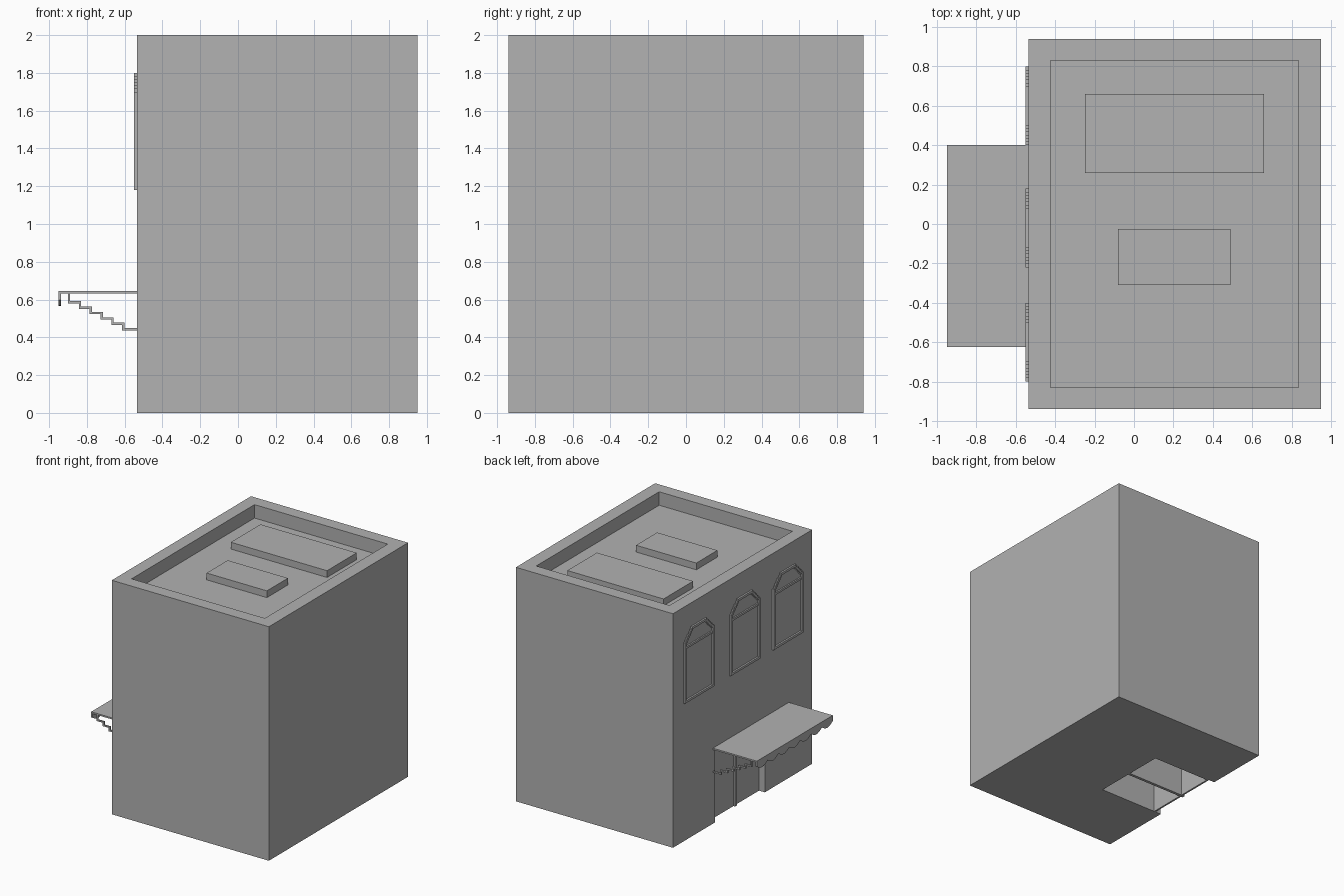
import bpy
import bmesh
import math

old = bpy.data.objects.get("Cube")
if old:
    bpy.data.objects.remove(old, do_unlink=True)

GREY = (0.445, 0.445, 0.445, 1.0)
mat = bpy.data.materials.new("plain grey")
mat.use_nodes = True
mat.diffuse_color = GREY
mat.node_tree.nodes["Principled BSDF"].inputs["Base Color"].default_value = GREY

WALL = -0.535  # plane of the shop facade


def finish(name, bm):
    bmesh.ops.recalc_face_normals(bm, faces=bm.faces[:])
    mesh = bpy.data.meshes.new(name)
    bm.to_mesh(mesh)
    bm.free()
    mesh.materials.append(mat)
    obj = bpy.data.objects.new(name, mesh)
    bpy.context.collection.objects.link(obj)
    return obj


def box(name, x, y, z):
    bm = bmesh.new()
    bmesh.ops.create_cube(bm, size=1)
    for v in bm.verts:
        v.co = [r[0] + (c + 0.5) * (r[1] - r[0]) for c, r in zip(v.co, (x, y, z))]
    return finish(name, bm)


def strip(name, near, far, place, depth, closed):
    """Solid band between two matching outlines, extruded along depth."""
    bm = bmesh.new()
    rows = [[bm.verts.new(place(a, b, d)) for a, b in line]
            for line, d in ((near, depth[0]), (far, depth[0]),
                            (far, depth[1]), (near, depth[1]))]
    n = len(near)
    for i in range(n if closed else n - 1):
        j = (i + 1) % n
        for k in range(4):
            m = (k + 1) % 4
            bm.faces.new((rows[k][i], rows[k][j], rows[m][j], rows[m][i]))
    if not closed:
        bm.faces.new([r[0] for r in rows])
        bm.faces.new([r[-1] for r in rows])
    return finish(name, bm)


# Building block with sunken roof, shop recess and two hollow bays
building = box("building", (WALL, 0.95), (-0.94, 0.94), (0, 2))
cutters = [
    box("roof_cutter", (-0.425, 0.835), (-0.83, 0.83), (1.885, 2.2)),
    box("recess_cutter", (-0.8, -0.48), (-0.30, 0.375), (-0.2, 0.62)),
    box("bay_cutter_left", (-0.465, 0.08), (0.045, 0.365), (-0.2, 0.60)),
    box("bay_cutter_right", (-0.465, 0.08), (-0.30, 0.02), (-0.2, 0.60)),
]
bpy.context.view_layer.objects.active = building
for cutter in cutters:
    cutter.hide_render = True
    mod = building.modifiers.new(cutter.name, "BOOLEAN")
    mod.operation = "DIFFERENCE"
    mod.solver = "EXACT"
    mod.object = cutter
    bpy.ops.object.modifier_apply(modifier=mod.name)
    bpy.data.objects.remove(cutter, do_unlink=True)

# Rooftop units
box("roof_unit_large", (-0.25, 0.66), (0.26, 0.66), (1.88, 1.943))
box("roof_unit_small", (-0.08, 0.49), (-0.31, -0.025), (1.88, 1.943))

# Door mullion
box("door_mullion", (-0.495, -0.475), (0.02, 0.045), (0, 0.62))


# Window frames with stepped top corners
def arch(half, bottom, top, corner, steps=6):
    s = corner / steps
    right = [(half, bottom)]
    for i in range(steps):
        right += [(half - i * s, top - corner + i * s),
                  (half - (i + 1) * s, top - corner + i * s)]
    right.append((half - corner, top))
    return right + [(-y, z) for y, z in reversed(right)]


for label, centre in (("left", 0.6), ("middle", -0.02), ("right", -0.6)):
    strip("window_frame_" + label, arch(0.2, 1.18, 1.8, 0.1),
          arch(0.18, 1.2, 1.78, 0.09),
          lambda y, z, d, c=centre: (d, c + y, z), (WALL - 0.015, WALL + 0.01), True)
    box("window_transom_" + label, (WALL - 0.012, WALL + 0.01),
        (centre - 0.185, centre + 0.185), (1.64, 1.658))

# Awning canopy
box("awning_top", (-0.95, WALL + 0.01), (-0.625, 0.4), (0.632, 0.645))

# Scalloped awning valance
COUNT, SEGS = 7, 8
top_line, wave = [], []
for i in range(COUNT * SEGS + 1):
    y = -0.625 + 1.025 * i / (COUNT * SEGS)
    top_line.append((y, 0.635))
    wave.append((y, 0.597 - 0.03 * abs(math.sin(math.pi * i / SEGS))))
strip("awning_valance", top_line, wave, lambda y, z, d: (d, y, z), (-0.95, -0.937), False)

# Stepped awning side trims
stairs = [(WALL + 0.01, 0.437)]
for i in range(6):
    x, z = -0.613 - 0.0575 * i, 0.437 + 0.0285 * i
    stairs += [(x, z), (x, z + 0.0285)]
stairs[-1] = (stairs[-1][0], 0.637)
# the last tread reaches the canopy near the front edge
thick = 0.012
upper = [(x + (thick if i else 0), z + thick) for i, (x, z) in enumerate(stairs)]
upper[-1] = (upper[-1][0], 0.637)
for side, y in (("left", 0.387), ("right", -0.625)):
    strip("awning_side_trim_" + side, stairs, upper,
          lambda x, z, d: (x, d, z), (y, y + 0.013), False)
